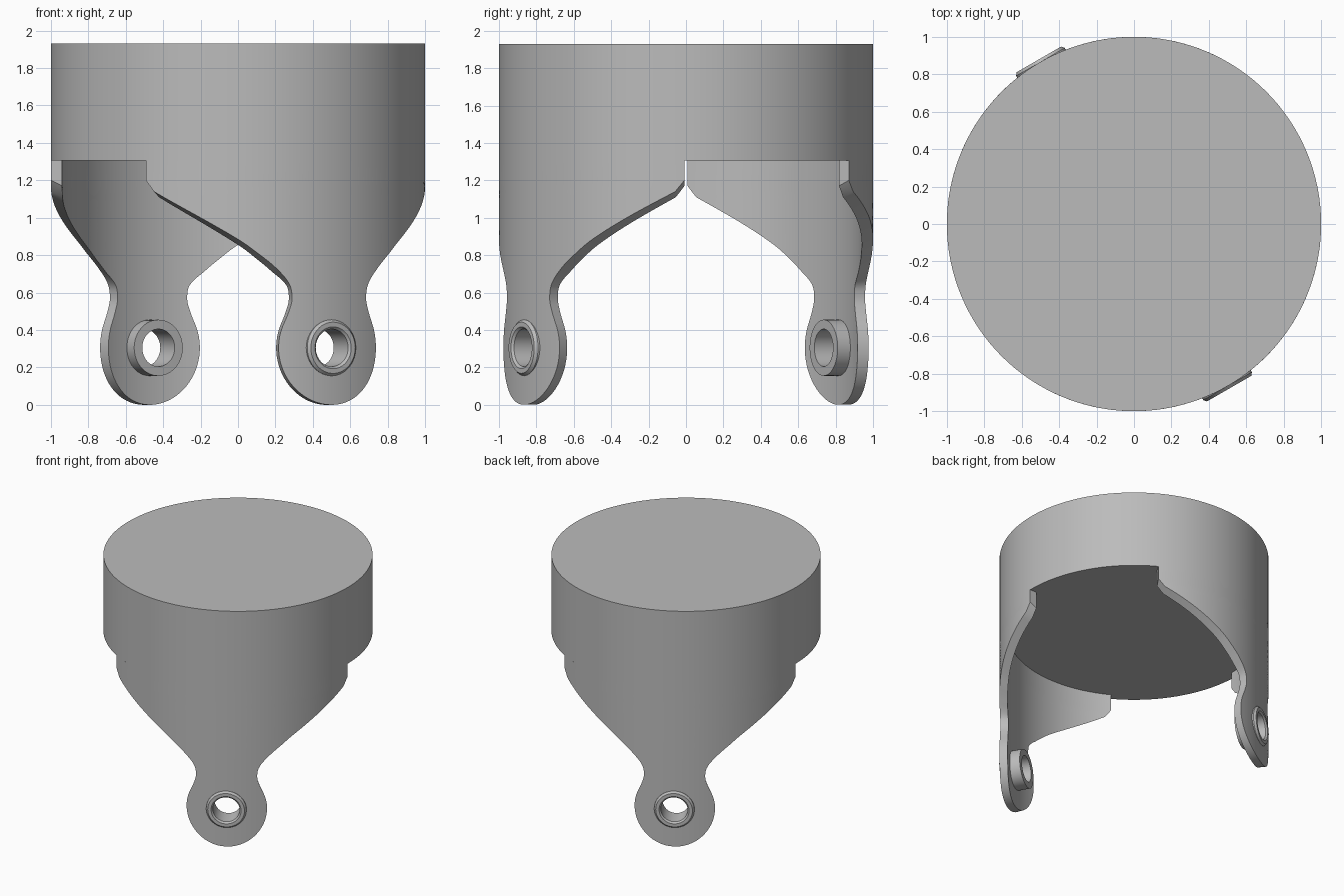
import bpy, bmesh
from math import sin, cos, radians, degrees, pi
from mathutils import Matrix, Vector

if "Cube" in bpy.data.objects:
    bpy.data.objects.remove(bpy.data.objects["Cube"])

R, WALL, TOP, STEP = 1.0, 0.06, 1.93, 1.305
EYE_Z, EYE_R = 0.305, 0.305

grey = bpy.data.materials.new("plain grey")
grey.use_nodes = True
grey.diffuse_color = (0.5, 0.5, 0.5, 1)
grey.node_tree.nodes["Principled BSDF"].inputs["Base Color"].default_value = (0.5, 0.5, 0.5, 1)


def finish(bm, name):
    bmesh.ops.recalc_face_normals(bm, faces=bm.faces)
    mesh = bpy.data.meshes.new(name)
    bm.to_mesh(mesh)
    bm.free()
    mesh.materials.append(grey)
    ob = bpy.data.objects.new(name, mesh)
    bpy.context.collection.objects.link(ob)
    return ob


def activate(ob):
    bpy.ops.object.select_all(action='DESELECT')
    ob.select_set(True)
    bpy.context.view_layer.objects.active = ob


def smooth(ob):
    activate(ob)
    bpy.ops.object.shade_smooth_by_angle(angle=radians(30))


def curve_through(pts, steps=6):
    """Smooth curve through points, as a list of vectors."""
    p = [Vector(q) for q in pts]
    p = [2 * p[0] - p[1]] + p + [2 * p[-1] - p[-2]]
    out = []
    for a, b, c, d in zip(p, p[1:], p[2:], p[3:]):
        for i in range(steps):
            t = i / steps
            out.append(0.5 * (2 * b + (c - a) * t + (2 * a - 5 * b + 4 * c - d) * t ** 2
                              + (3 * b - a - 3 * c + d) * t ** 3))
    return out + [p[-2]]


# Half outline of an arm: (half angle in degrees, height)
eye = [(degrees(EYE_R * sin(radians(k))), EYE_Z - EYE_R * cos(radians(k)))
       for k in range(2, 113, 5)]
flare = curve_through([eye[-1], (14.2, 0.5), (13.2, 0.57), (14.2, 0.65), (18.5, 0.735),
                       (24.3, 0.815), (30, 0.885), (41.5, 1.0), (56.7, 1.14)])
outline = eye[:-1] + [tuple(v) for v in flare] + [(59.5, 1.2), (59.5, STEP)]


def bevel_drop(z):
    """The inner edge of the flare sits a little lower than the outer edge."""
    if z > 1.25:
        return 0
    return 0.03 * min(1, max(0, (z - 0.62) / 0.12))


def make_arm(name, heading, cols=64):
    bm = bmesh.new()

    def sheet(radius, inner):
        return [[bm.verts.new((radius * cos(heading + radians(a) * (2 * j / cols - 1)),
                               radius * sin(heading + radians(a) * (2 * j / cols - 1)),
                               z - (bevel_drop(z) if inner else 0)))
                 for j in range(cols + 1)] for a, z in outline]

    out, inn = sheet(R, False), sheet(R - WALL, True)
    rows = len(outline)
    for i in range(rows - 1):
        for g in (out, inn):
            for j in range(cols):
                bm.faces.new((g[i][j], g[i][j + 1], g[i + 1][j + 1], g[i + 1][j]))
        for j in (0, cols):
            bm.faces.new((out[i][j], out[i + 1][j], inn[i + 1][j], inn[i][j]))
    for i in (0, rows - 1):
        for j in range(cols):
            bm.faces.new((out[i][j], out[i][j + 1], inn[i][j + 1], inn[i][j]))
    return finish(bm, name)


def axis_matrix(heading):
    """Local z points outward through the eye of the arm."""
    return (Matrix.Rotation(heading, 4, 'Z') @ Matrix.Translation((0, 0, EYE_Z))
            @ Matrix.Rotation(pi / 2, 4, 'Y'))


def make_bushing(name, heading, seg=48):
    bm = bmesh.new()
    # Ring section: (radius, distance from the centre axis)
    section = [(0.1, 0.85), (0.15, 0.85), (0.15, 1.0), (0.137, 1.016), (0.112, 1.016), (0.1, 1.004)]
    rings = [[bm.verts.new((r * cos(2 * pi * k / seg), r * sin(2 * pi * k / seg), h))
              for k in range(seg)] for r, h in section]
    for a, b in zip(rings, rings[1:] + rings[:1]):
        for k in range(seg):
            n = (k + 1) % seg
            bm.faces.new((a[k], a[n], b[n], b[k]))
    bm.transform(axis_matrix(heading))
    return finish(bm, name)


def drill(ob, heading):
    bm = bmesh.new()
    bmesh.ops.create_cone(bm, cap_ends=True, segments=48, radius1=0.125, radius2=0.125, depth=0.5,
                          matrix=axis_matrix(heading) @ Matrix.Translation((0, 0, 0.95)))
    cutter = finish(bm, "hole_cutter")
    cutter.hide_render = True
    mod = ob.modifiers.new("hole", 'BOOLEAN')
    mod.operation, mod.solver, mod.object = 'DIFFERENCE', 'EXACT', cutter
    activate(ob)
    bpy.ops.object.modifier_apply(modifier=mod.name)
    bpy.data.objects.remove(cutter)


# Solid round body
bm = bmesh.new()
bmesh.ops.create_cone(bm, cap_ends=True, segments=128, radius1=R, radius2=R, depth=TOP - STEP,
                      matrix=Matrix.Translation((0, 0, (TOP + STEP) / 2)))
smooth(finish(bm, "round_body"))

# Two opposite curved arms with bushings
for side, deg in (("front", -60), ("back", 120)):
    h = radians(deg)
    arm = make_arm(side + "_arm", h)
    drill(arm, h)
    smooth(arm)
    smooth(make_bushing(side + "_bushing", h))
